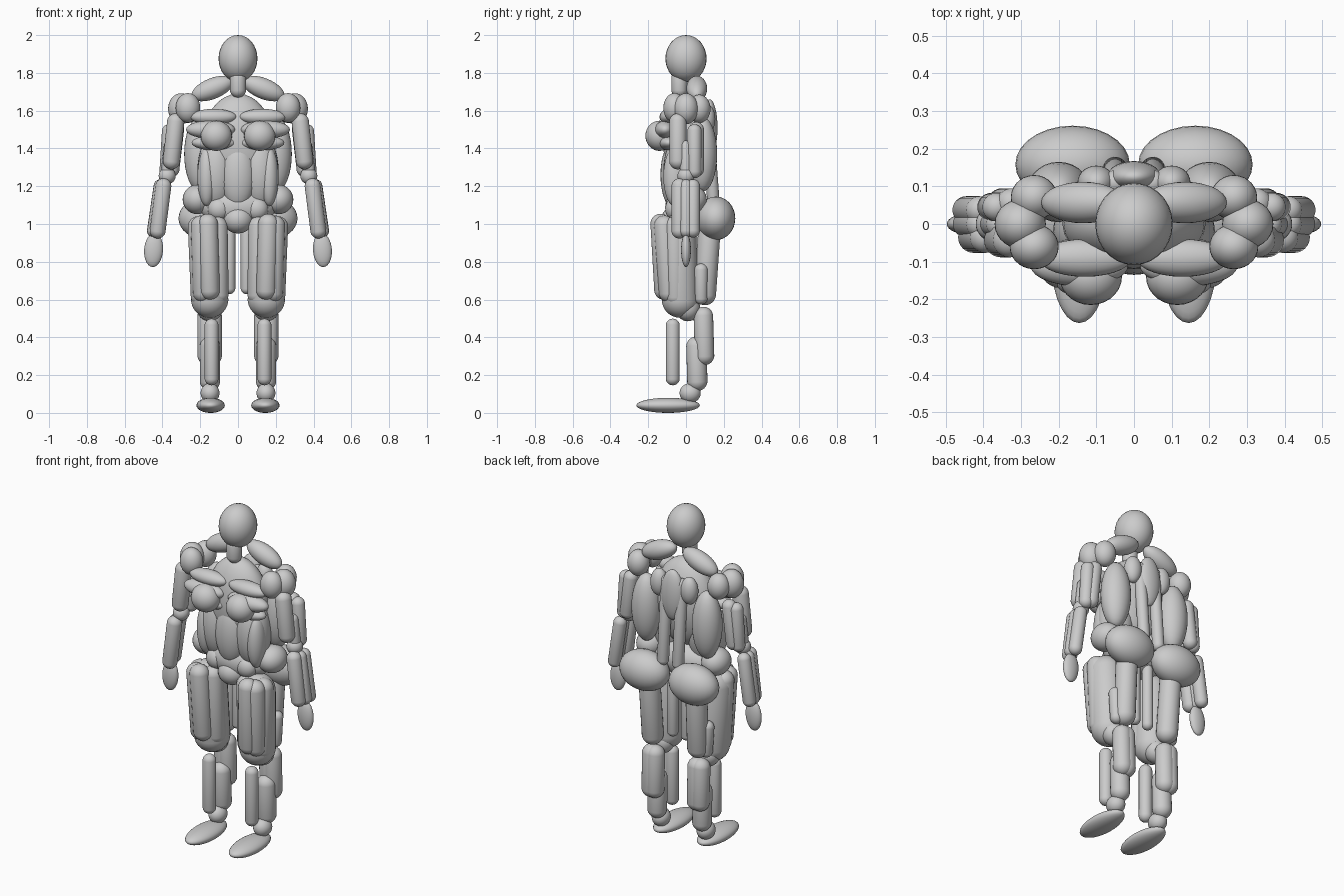
import bpy, bmesh
from mathutils import Vector, Matrix

if "Cube" in bpy.data.objects:
    bpy.data.objects.remove(bpy.data.objects["Cube"])


def finish(name, bm):
    me = bpy.data.meshes.new(name)
    bm.to_mesh(me)
    bm.free()
    me.polygons.foreach_set("use_smooth", [True] * len(me.polygons))
    ob = bpy.data.objects.new(name, me)
    bpy.context.collection.objects.link(ob)


def ellipsoid(name, c, r, tilt=0.0):
    """Stretched sphere; tilt turns it about y (degrees)."""
    bm = bmesh.new()
    bmesh.ops.create_uvsphere(bm, u_segments=28, v_segments=16, radius=1)
    m = (Matrix.Translation(c) @ Matrix.Rotation(tilt * 0.0174533, 4, 'Y')
         @ Matrix.Diagonal((*r, 1)))
    bm.transform(m)
    finish(name, bm)


def capsule(name, a, b, r):
    """Round-ended muscle running from a to b."""
    a, b = Vector(a), Vector(b)
    bm = bmesh.new()
    bmesh.ops.create_uvsphere(bm, u_segments=24, v_segments=13, radius=r)
    h = (b - a).length / 2
    for v in bm.verts:
        v.co.z += h if v.co.z > 0 else -h
    q = Vector((0, 0, 1)).rotation_difference((b - a).normalized())
    bm.transform(Matrix.Translation((a + b) / 2) @ q.to_matrix().to_4x4())
    finish(name, bm)


def flip(p, s):
    return (p[0] * s, p[1], p[2])


def pair_ellipsoid(name, c, r, tilt=0.0):
    for side, s in (("left", 1), ("right", -1)):
        ellipsoid(f"{side}_{name}", flip(c, s), r, tilt * s)


def pair_capsule(name, a, b, r):
    for side, s in (("left", 1), ("right", -1)):
        capsule(f"{side}_{name}", flip(a, s), flip(b, s), r)


# Head, neck and central torso
ellipsoid("head", (0, 0, 1.876), (.103, .109, .124))
capsule("neck", (0, -.035, 1.77), (0, -.035, 1.712), .043)
ellipsoid("ribcage", (0, 0, 1.43), (.19, .12, .26))
ellipsoid("abdomen", (0, -.065, 1.26), (.093, .07, .18))
ellipsoid("pelvis", (0, 0, 1.09), (.2, .11, .11))
ellipsoid("pubic_mound", (0, -.05, 1.025), (.08, .08, .075))
ellipsoid("middle_back", (0, .125, 1.51), (.072, .042, .15))

# Chest
pair_ellipsoid("upper_chest", (.13, -.09, 1.567), (.123, .05, .042))
pair_ellipsoid("middle_chest", (.145, -.11, 1.5), (.13, .055, .048))
pair_ellipsoid("lower_chest", (.125, -.09, 1.43), (.12, .055, .04))
pair_ellipsoid("breast", (.115, -.14, 1.467), (.083, .075, .08))

# Back and sides
pair_ellipsoid("shoulder_slope", (.135, .057, 1.717), (.118, .055, .055), 22)
pair_ellipsoid("shoulder_blade", (.1, .11, 1.555), (.05, .045, .08))
pair_ellipsoid("broad_back", (.2, .085, 1.37), (.085, .08, .2))
pair_capsule("spine_muscle", (.05, .11, 1.58), (.05, .145, 1.12), .033)
pair_ellipsoid("side_waist", (.115, -.02, 1.28), (.1, .1, .2))
pair_ellipsoid("front_waist", (.165, -.06, 1.25), (.05, .06, .155))
pair_ellipsoid("hip", (.215, .02, 1.13), (.078, .09, .078))
pair_ellipsoid("groin", (.1, -.06, 1.08), (.06, .05, .06))
pair_ellipsoid("buttock", (.163, .158, 1.03), (.152, .103, .115))

# Shoulders
pair_ellipsoid("front_shoulder", (.265, -.06, 1.615), (.065, .06, .078))
pair_ellipsoid("outer_shoulder", (.302, 0, 1.61), (.068, .065, .082))
pair_ellipsoid("rear_shoulder", (.265, .07, 1.61), (.062, .06, .075))

# Arms
pair_capsule("biceps", (.33, -.043, 1.54), (.352, -.043, 1.335), .046)
pair_capsule("inner_triceps", (.325, .055, 1.5), (.35, .055, 1.29), .04)
pair_capsule("outer_triceps", (.365, .045, 1.49), (.378, .045, 1.28), .038)
pair_capsule("arm_core", (.36, 0, 1.41), (.378, 0, 1.26), .033)
pair_ellipsoid("elbow", (.375, 0, 1.255), (.045, .045, .045))
pair_capsule("front_forearm", (.395, -.035, 1.2), (.425, -.035, .965), .042)
pair_capsule("rear_forearm", (.41, .037, 1.2), (.445, .037, .965), .037)
pair_capsule("outer_forearm", (.41, 0, 1.2), (.445, 0, .965), .036)
pair_ellipsoid("hand", (.447, 0, .862), (.05, .026, .09), -4)

# Thighs
pair_capsule("thigh", (.16, -.045, .95), (.15, -.03, .603), .1)
pair_capsule("front_thigh", (.16, -.135, 1.0), (.15, -.115, .652), .054)
pair_capsule("outer_thigh", (.21, -.06, .985), (.195, -.055, .62), .056)
pair_capsule("outer_front_thigh", (.195, -.115, .99), (.185, -.09, .64), .055)
pair_capsule("inner_thigh", (.11, -.075, .985), (.105, -.06, .63), .056)
pair_capsule("hamstring", (.155, .125, .98), (.15, .1, .63), .06)
pair_capsule("short_hamstring", (.2, .08, .755), (.19, .08, .61), .036)
pair_capsule("adductor", (.045, .06, 1.0), (.045, .06, .66), .031)
pair_ellipsoid("knee", (.15, .01, .555), (.07, .065, .07))

# Lower legs and feet
pair_capsule("shin", (.14, -.07, .462), (.14, -.07, .183), .037)
pair_capsule("outer_calf", (.163, .092, .51), (.163, .098, .305), .052)
pair_capsule("inner_calf", (.137, .092, .51), (.137, .098, .305), .052)
pair_capsule("heel_muscle", (.148, .055, .35), (.148, .06, .17), .054)
pair_ellipsoid("ankle", (.148, .022, .105), (.05, .056, .052))
pair_ellipsoid("foot", (.145, -.095, .04), (.075, .168, .04))
